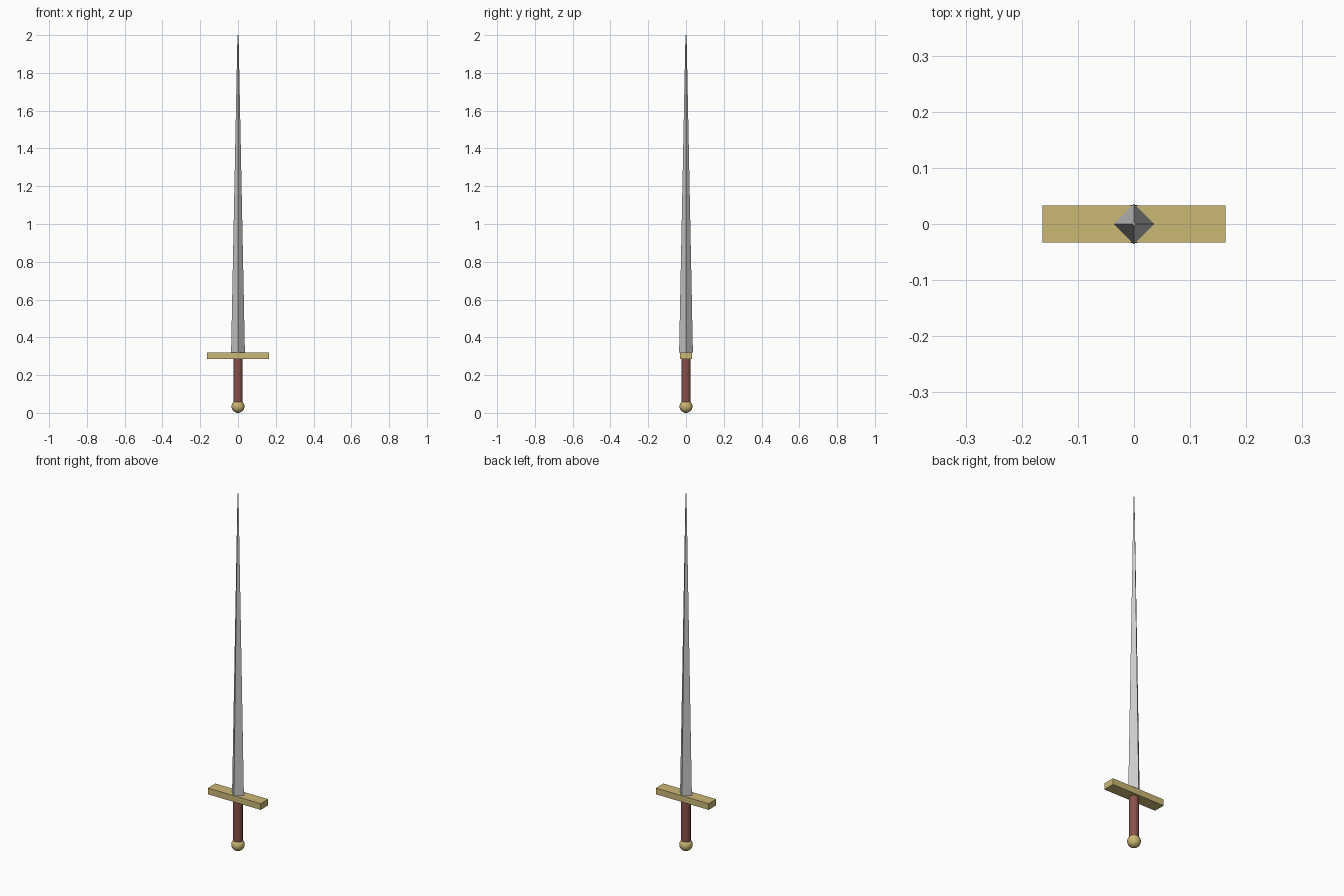
import bpy
from math import radians

if "Cube" in bpy.data.objects:
    bpy.data.objects.remove(bpy.data.objects["Cube"])


def material(name, rgb):
    m = bpy.data.materials.new(name)
    m.diffuse_color = (*rgb, 1)
    m.use_nodes = True
    m.node_tree.nodes["Principled BSDF"].inputs["Base Color"].default_value = m.diffuse_color
    return m


brass = material("brass", (0.60, 0.48, 0.18))
leather = material("leather", (0.25, 0.085, 0.07))


def finish(name, mat=None, smooth=False):
    ob = bpy.context.object
    ob.name = name
    if mat:
        ob.data.materials.append(mat)
    if smooth:
        bpy.ops.object.shade_smooth_by_angle(angle=radians(40))
    return ob


GUARD_BOTTOM, GUARD_TOP, TIP = 0.284, 0.319, 2.0
POMMEL_R = 0.034

# Blade: four-sided diamond taper, ridges on the x and y axes
bpy.ops.mesh.primitive_cone_add(vertices=4, radius1=0.0365, radius2=0.003,
                                depth=TIP - GUARD_TOP,
                                location=(0, 0, (TIP + GUARD_TOP) / 2))
finish("blade")

# Crossguard: flat bar
bpy.ops.mesh.primitive_cube_add(size=1, location=(0, 0, (GUARD_TOP + GUARD_BOTTOM) / 2))
bpy.context.object.scale = (0.327, 0.066, GUARD_TOP - GUARD_BOTTOM)
bpy.ops.object.transform_apply(location=False, rotation=False, scale=True)
finish("crossguard", brass)

# Grip: straight handle sunk into the pommel
grip_bottom = 0.05
bpy.ops.mesh.primitive_cylinder_add(vertices=16, radius=0.0245,
                                    depth=GUARD_BOTTOM - grip_bottom,
                                    location=(0, 0, (GUARD_BOTTOM + grip_bottom) / 2))
finish("grip", leather, smooth=True)

# Pommel: ball at the end
bpy.ops.mesh.primitive_uv_sphere_add(segments=32, ring_count=16, radius=POMMEL_R,
                                     location=(0, 0, POMMEL_R))
finish("pommel", brass, smooth=True)
